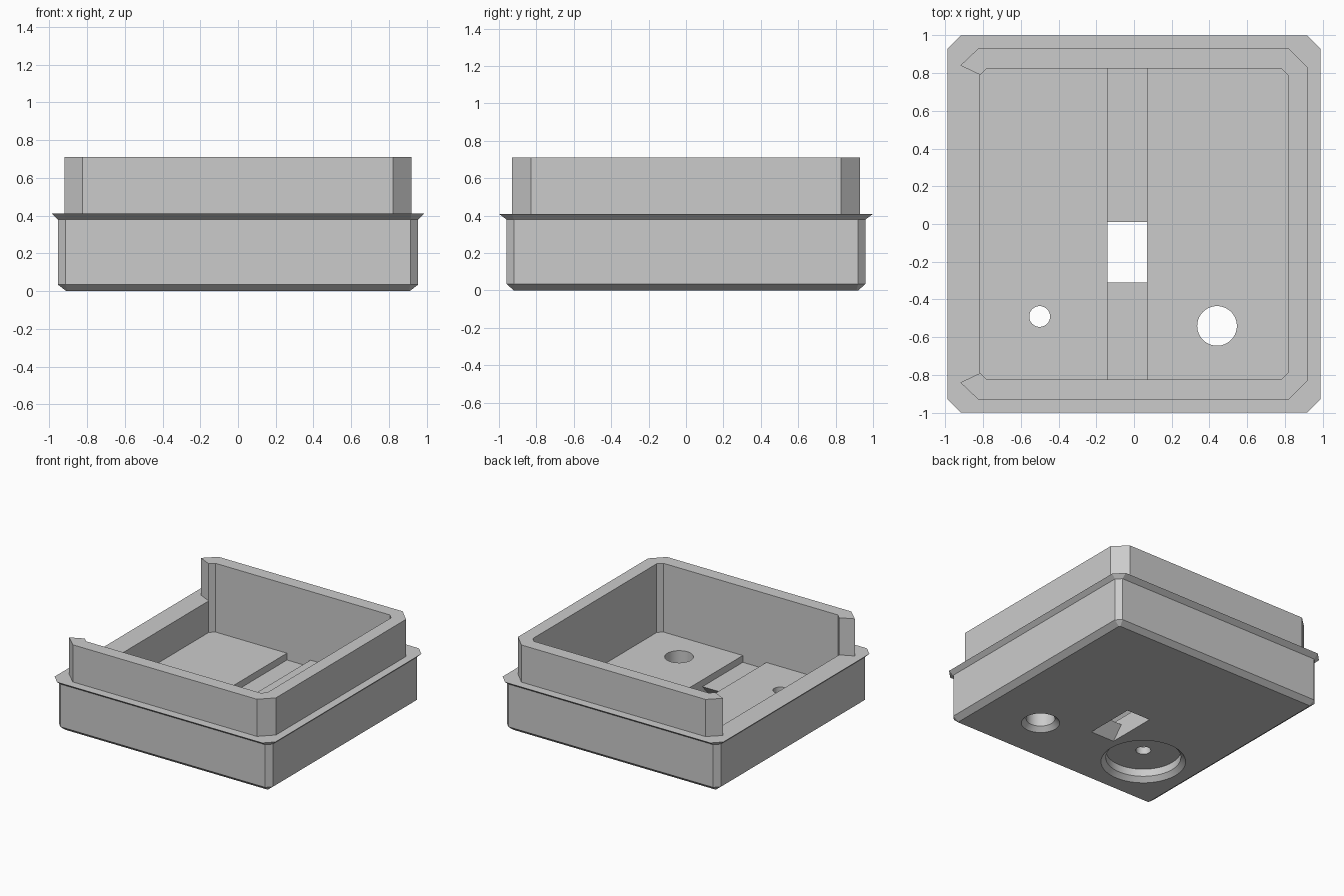
import bpy, bmesh, math

cube = bpy.data.objects.get("Cube")
if cube:
    bpy.data.objects.remove(cube, do_unlink=True)

grey = bpy.data.materials.new("plain_grey")
grey.use_nodes = True
colour = (0.6, 0.6, 0.6, 1)
grey.diffuse_color = colour
grey.node_tree.nodes["Principled BSDF"].inputs["Base Color"].default_value = colour


def octagon(x, y, chamfer, z):
    """Rectangle with cut corners, half sizes x and y."""
    c = chamfer
    quarter = [(x, y - c), (x - c, y)]
    pts = []
    for sx, sy in ((1, 1), (-1, 1), (-1, -1), (1, -1)):
        corner = quarter if sx * sy > 0 else quarter[::-1]
        pts += [(px * sx, py * sy, z) for px, py in corner]
    return pts


def box_ring(x0, x1, y0, y1, z):
    return [(x0, y0, z), (x1, y0, z), (x1, y1, z), (x0, y1, z)]


def circle(x, y, r, z, n=64):
    return [(x + r * math.cos(math.tau * i / n),
             y + r * math.sin(math.tau * i / n), z) for i in range(n)]


def loft(name, rings, bottom=True):
    """Solid skinned through a stack of matching rings."""
    bm = bmesh.new()
    loops = [[bm.verts.new(p) for p in ring] for ring in rings]
    for a, b in zip(loops, loops[1:]):
        for i in range(len(a)):
            j = (i + 1) % len(a)
            bm.faces.new((a[i], a[j], b[j], b[i]))
    if bottom:
        bm.faces.new(loops[0][::-1])
    bm.faces.new(loops[-1])
    bmesh.ops.recalc_face_normals(bm, faces=bm.faces)
    mesh = bpy.data.meshes.new(name)
    bm.to_mesh(mesh)
    bm.free()
    mesh.materials.append(grey)
    obj = bpy.data.objects.new(name, mesh)
    bpy.context.collection.objects.link(obj)
    return obj


def activate(obj):
    bpy.ops.object.select_all(action="DESELECT")
    obj.select_set(True)
    bpy.context.view_layer.objects.active = obj


def cut(target, cutter):
    cutter.hide_render = True
    mod = target.modifiers.new("cut", "BOOLEAN")
    mod.operation = "DIFFERENCE"
    mod.solver = "EXACT"
    mod.object = cutter
    activate(target)
    bpy.ops.object.modifier_apply(modifier=mod.name)
    bpy.data.objects.remove(cutter, do_unlink=True)


# Lower tray with bevelled base and flared rim
RIM, TOP, FLOOR, CHANNEL = 0.41, 0.71, 0.155, 0.10
tray = loft("tray", [octagon(0.91, 0.92, 0.008, 0),
                     octagon(0.955, 0.96, 0.04, 0.035),
                     octagon(0.955, 0.96, 0.04, 0.38),
                     octagon(0.987, 1.0, 0.07, RIM)])

# Main cavity, and the channel sunk in its floor
cut(tray, loft("cavity", [octagon(0.815, 0.825, 0.035, z) for z in (FLOOR, 1)]))
cut(tray, loft("channel", [box_ring(-0.14, 0.07, -0.825, 0.825, z)
                           for z in (CHANNEL, 0.3)]))

# Slot through the floor with a sloped front end
cut(tray, loft("slot", [box_ring(-0.14, 0.07, -0.41, 0.01, -0.01),
                        box_ring(-0.14, 0.07, -0.31, 0.01, CHANNEL),
                        box_ring(-0.14, 0.07, -0.31, 0.01, 0.2)]))

# Countersunk through hole, and small hole above a wide round pocket
cut(tray, loft("round_hole", [circle(0.44, -0.54, r, z) for r, z in
                              ((0.15, -0.01), (0.105, 0.035), (0.105, 0.3))]))
cut(tray, loft("pocket_hole", [circle(-0.5, -0.49, r, z) for r, z in
                               ((0.32, -0.01), (0.275, 0.035), (0.275, 0.095),
                                (0.055, 0.095), (0.055, 0.3))]))

# Upper wall on three sides, open on the right with slanted ends
half = [(-0.815, 0.79), (-0.92, 0.84), (-0.825, 0.93), (0.82, 0.93), (0.92, 0.83)]
inner = [(0.815, 0.79), (0.78, 0.825), (-0.78, 0.825)]
mirror = lambda pts: [(x, -y) for x, y in reversed(pts)]
outline = half + mirror(half) + mirror(inner) + inner
wall = loft("upper_wall", [[(x, y, z) for x, y in outline] for z in (RIM, TOP)],
            bottom=False)

for part in (tray, wall):
    activate(part)
    bpy.ops.object.shade_smooth_by_angle(angle=math.radians(20))
